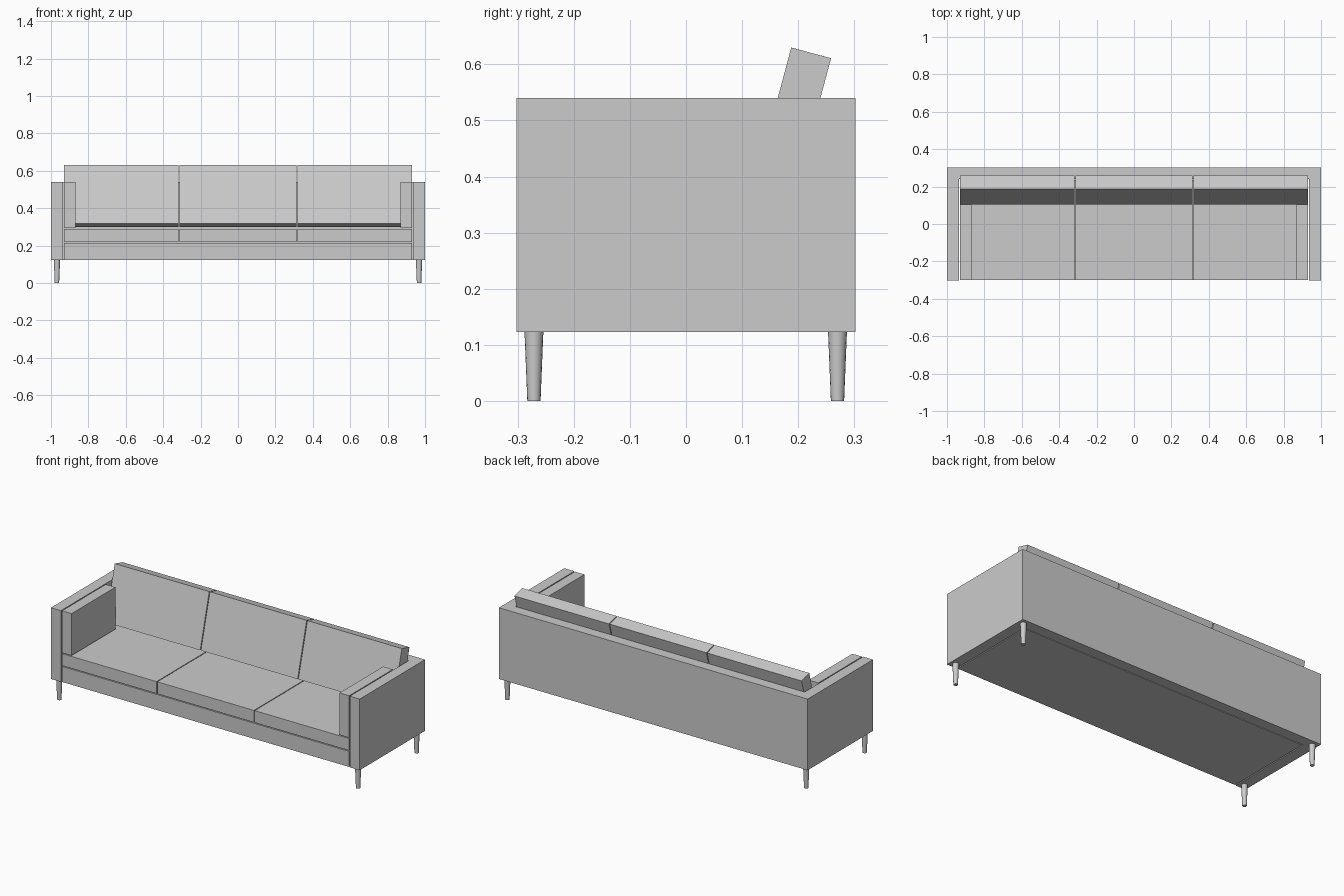
import bpy, bmesh, math
from mathutils import Vector

if "Cube" in bpy.data.objects:
    bpy.data.objects.remove(bpy.data.objects["Cube"])


def extrude(name, points, to3d, offset):
    """Make a closed solid by extruding a flat profile along offset."""
    bm = bmesh.new()
    face = bm.faces.new([bm.verts.new(to3d(a, b)) for a, b in points])
    new = bmesh.ops.extrude_face_region(bm, geom=[face])["geom"]
    moved = [v for v in new if isinstance(v, bmesh.types.BMVert)]
    bmesh.ops.translate(bm, verts=moved, vec=Vector(offset))
    bmesh.ops.recalc_face_normals(bm, faces=bm.faces)
    mesh = bpy.data.meshes.new(name)
    bm.to_mesh(mesh)
    bm.free()
    obj = bpy.data.objects.new(name, mesh)
    bpy.context.collection.objects.link(obj)
    return obj


def box(name, x0, x1, y0, y1, z0, z1):
    return extrude(name, [(x0, y0), (x1, y0), (x1, y1), (x0, y1)],
                   lambda a, b: (a, b, z0), (0, 0, z1 - z0))


FRONT, BACK = -0.3025, 0.3025
INNER_X, INNER_Y = 0.936, 0.24

# U-shaped shell: both arms and the back in one piece
extrude("arm_and_back_frame",
        [(-1, FRONT), (-INNER_X, FRONT), (-INNER_X, INNER_Y), (INNER_X, INNER_Y),
         (INNER_X, FRONT), (1, FRONT), (1, BACK), (-1, BACK)],
        lambda a, b: (a, b, 0.123), (0, 0, 0.417))

# base under the seat
box("seat_base", -0.93, 0.93, -0.3, 0.235, 0.123, 0.214)

# tilted side profile of the back cushions
tilt = math.radians(15)
up = Vector((math.sin(tilt), math.cos(tilt))) * 0.323
thick = Vector((math.cos(tilt), -math.sin(tilt))) * 0.0735
corner = Vector((0.104, 0.318))
back_profile = [corner, corner + thick, corner + thick + up, corner + up]

# three seat cushions and three back cushions
spans = {"left": (-0.93, -0.318), "middle": (-0.313, 0.313), "right": (0.318, 0.93)}
for side, (x0, x1) in spans.items():
    box(f"seat_cushion_{side}", x0, x1, -0.3, 0.235, 0.219, 0.289)
    extrude(f"back_cushion_{side}", back_profile,
            lambda a, b: (x0, a, b), (x1 - x0, 0, 0))

# arm cushions
box("arm_cushion_left", -0.93, -0.868, -0.3, 0.104, 0.294, 0.54)
box("arm_cushion_right", 0.868, 0.93, -0.3, 0.104, 0.294, 0.54)

# tapered round legs
for sx, side in ((-1, "left"), (1, "right")):
    for y, end in ((-0.271, "front"), (0.27, "back")):
        bpy.ops.mesh.primitive_cone_add(vertices=16, radius1=0.0118, radius2=0.0168,
                                        depth=0.123, location=(sx * 0.968, y, 0.0615))
        bpy.context.object.name = f"{end}_{side}_leg"
        bpy.ops.object.shade_smooth_by_angle(angle=math.radians(30))
